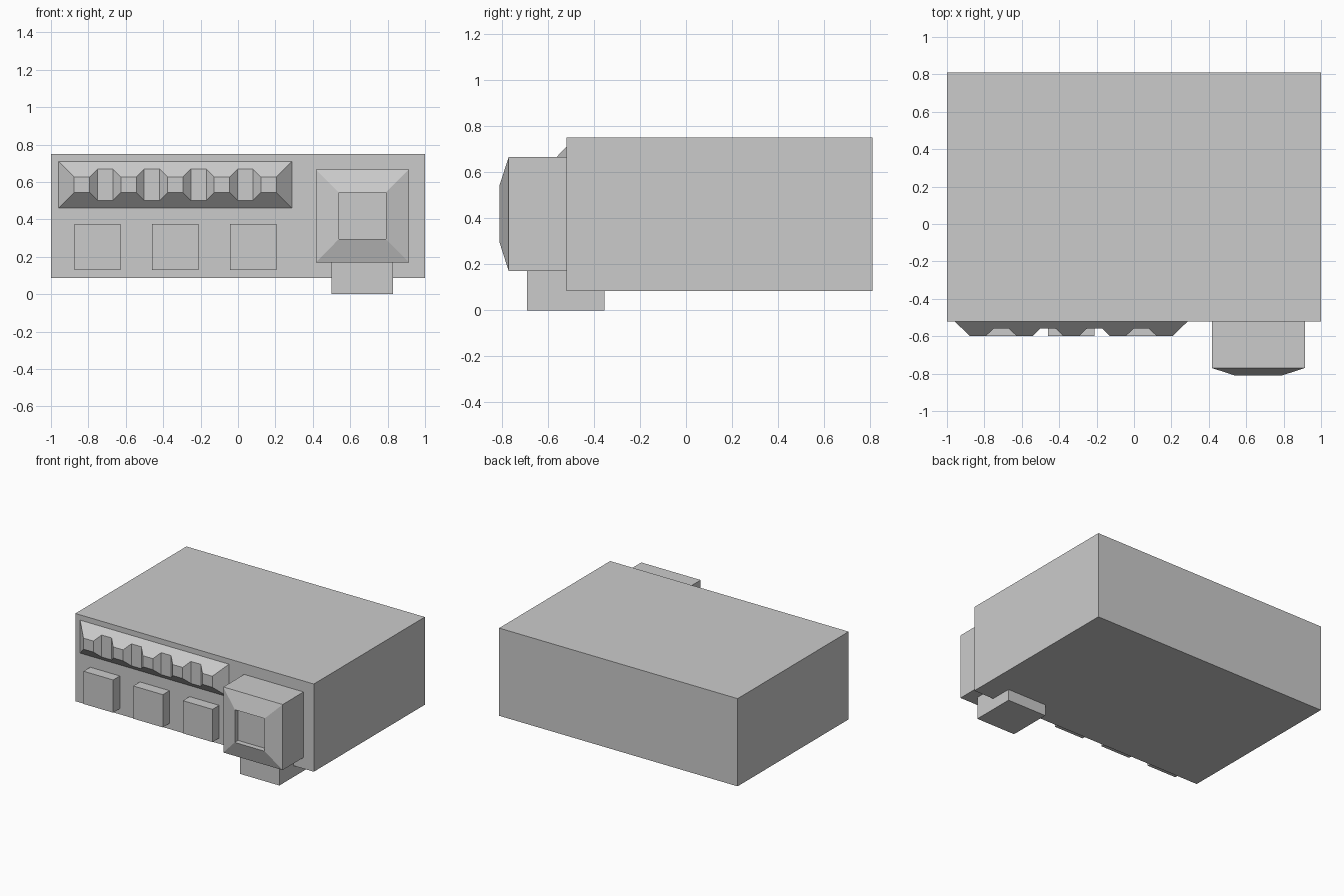
import bpy, bmesh

if "Cube" in bpy.data.objects:
    bpy.data.objects.remove(bpy.data.objects["Cube"])

FRONT = -0.52  # y of the body's front face


def make_object(name, bm):
    bmesh.ops.recalc_face_normals(bm, faces=bm.faces)
    mesh = bpy.data.meshes.new(name)
    bm.to_mesh(mesh)
    bm.free()
    obj = bpy.data.objects.new(name, mesh)
    bpy.context.collection.objects.link(obj)
    return obj


def loft_squares(name, rings):
    """Join rectangles (x0, x1, z0, z1, y) from back to front, capping both ends."""
    bm = bmesh.new()
    loops = []
    for x0, x1, z0, z1, y in rings:
        loops.append([bm.verts.new((x, y, z))
                      for x, z in ((x0, z0), (x1, z0), (x1, z1), (x0, z1))])
    for a, b in zip(loops, loops[1:]):
        for i in range(4):
            j = (i + 1) % 4
            bm.faces.new((a[i], a[j], b[j], b[i]))
    bm.faces.new(loops[0])
    bm.faces.new(loops[-1])
    return make_object(name, bm)


def box(name, x0, x1, y0, y1, z0, z1):
    return loft_squares(name, [(x0, x1, z0, z1, y1), (x0, x1, z0, z1, y0)])


# Main casing and the small block below the front housing
box("casing", -1, 1, FRONT, 0.81, 0.085, 0.75)
box("lower_block", 0.5, 0.83, -0.69, -0.355, 0, 0.18)

# Three push buttons
for i in range(3):
    x = -0.875 + i * 0.4165
    box(f"button_{i + 1}", x, x + 0.248, -0.6, FRONT, 0.128, 0.376)

# Front housing: bevelled block with a shallow square recess
outer = (0.416, 0.914, 0.17, 0.667)
inner = (0.54, 0.79, 0.295, 0.543)
loft_squares("front_housing", [
    (*outer, FRONT), (*outer, -0.77), (*inner, -0.81), (*inner, -0.77)])

# Ridged bar: sloped block with four notches across its front
profile = [(-0.96, 0.0)]
for i in range(5):
    x = -0.876 + i * 0.2495
    profile += [(x, 0.08), (x + 0.083, 0.08)]
    if i < 4:
        profile += [(x + 0.1245, 0.04), (x + 0.208, 0.04)]
profile.append((0.288, 0.0))

bm = bmesh.new()
upper, lower = [], []
for x, depth in profile:
    half = 0.125 - depth * 1.04
    upper.append(bm.verts.new((x, FRONT - depth, 0.585 + half)))
    lower.append(bm.verts.new((x, FRONT - depth, 0.585 - half)))
for i in range(len(profile) - 1):
    bm.faces.new((upper[i], upper[i + 1], lower[i + 1], lower[i]))
bm.faces.new(upper)
bm.faces.new(lower)
bm.faces.new((upper[0], upper[-1], lower[-1], lower[0]))
make_object("ridged_bar", bm)
